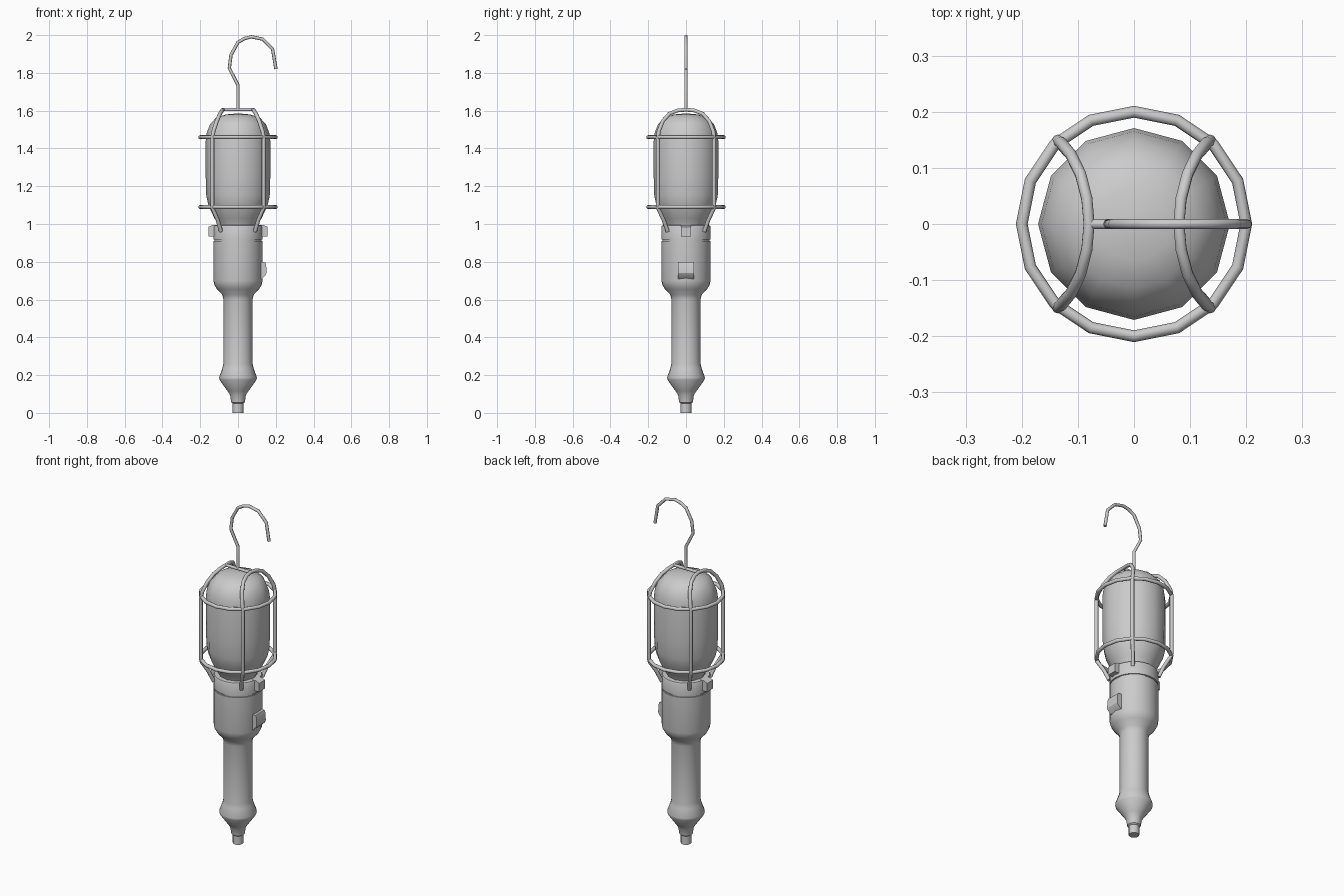
import bpy, bmesh
from math import sin, cos, tau, radians

if "Cube" in bpy.data.objects:
    bpy.data.objects.remove(bpy.data.objects["Cube"])


def finish(bm, name, angle=35):
    bmesh.ops.recalc_face_normals(bm, faces=bm.faces)
    me = bpy.data.meshes.new(name)
    bm.to_mesh(me)
    bm.free()
    ob = bpy.data.objects.new(name, me)
    bpy.context.collection.objects.link(ob)
    bpy.ops.object.select_all(action='DESELECT')
    ob.select_set(True)
    bpy.context.view_layer.objects.active = ob
    bpy.ops.object.shade_smooth_by_angle(angle=radians(angle))
    return ob


def lathe(name, profile, sides):
    bm = bmesh.new()
    rings = [[bm.verts.new((r * cos(tau * i / sides), r * sin(tau * i / sides), z))
              for i in range(sides)] for r, z in profile]
    for a, b in zip(rings, rings[1:]):
        for i in range(sides):
            j = (i + 1) % sides
            bm.faces.new((a[i], a[j], b[j], b[i]))
    bm.faces.new(rings[0])
    bm.faces.new(rings[-1])
    return finish(bm, name)


def wire(name, points, radius, cyclic=False):
    cu = bpy.data.curves.new(name, 'CURVE')
    cu.dimensions = '3D'
    cu.bevel_depth = radius
    cu.bevel_resolution = 2
    cu.use_fill_caps = True
    sp = cu.splines.new('POLY')
    sp.points.add(len(points) - 1)
    for p, co in zip(sp.points, points):
        p.co = (*co, 1)
    sp.use_cyclic_u = cyclic
    sp.use_smooth = True
    ob = bpy.data.objects.new(name, cu)
    bpy.context.collection.objects.link(ob)
    return ob


def slab(name, xz, half_y):
    # outline in the x-z plane, extruded along y
    bm = bmesh.new()
    f = bm.faces.new([bm.verts.new((x, -half_y, z)) for x, z in xz])
    ext = bmesh.ops.extrude_face_region(bm, geom=[f])
    bmesh.ops.translate(bm, vec=(0, 2 * half_y, 0),
                        verts=[v for v in ext['geom'] if isinstance(v, bmesh.types.BMVert)])
    return finish(bm, name, 30)


# Handle with cord strain relief, guard flange and socket housing
lathe("handle", [(.028, 0), (.028, .05), (.036, .056), (.042, .095), (.055, .115),
                 (.098, .175), (.1, .188), (.083, .235), (.077, .26), (.077, .6),
                 (.083, .625), (.112, .655), (.126, .68), (.13, .7), (.13, .91)], 24)

# Cage collar, with its narrow groove above the housing
lathe("collar", [(.124, .905), (.124, .917), (.13, .917), (.13, .985),
                 (.126, .993), (.1, .995)], 24)

# Glass globe
lathe("globe", [(.1, .97), (.105, 1.0), (.125, 1.03), (.157, 1.1), (.168, 1.15), (.171, 1.25),
                (.171, 1.44), (.165, 1.485), (.147, 1.53), (.115, 1.563),
                (.065, 1.58), (.01, 1.585)], 12)

# Clamp lugs on both sides of the collar
for side, s in (("left", -1), ("right", 1)):
    slab("clamp_lug_" + side, [(s * .11, .935), (s * .156, .935), (s * .156, .985),
                               (s * .135, .995), (s * .11, .995)], .027)

# Switch
slab("switch", [(.11, .8), (.143, .8), (.149, .785), (.151, .74), (.144, .727),
                (.126, .71), (.11, .71)], .042)

# Cage rings
for label, z in (("lower", 1.09), ("upper", 1.46)):
    wire("cage_ring_" + label, [(.2 * cos(tau * i / 16), .2 * sin(tau * i / 16), z)
                                for i in range(16)], .0105, True)

# Cage hoops, half path mirrored front to back
half = [(.09, .097, .96), (.107, .118, 1.02), (.133, .146, 1.08), (.136, .149, 1.1),
        (.136, .149, 1.45), (.13, .145, 1.49), (.112, .123, 1.545),
        (.095, .088, 1.584), (.084, .045, 1.601)]
for side, s in (("left", -1), ("right", 1)):
    path = [(s * x, -y, z) for x, y, z in half] + [(s * .08, 0, 1.605)]
    path += [(s * x, y, z) for x, y, z in reversed(half)]
    wire("cage_hoop_" + side, path, .0105)

# Top bar joining the hoops
wire("top_bar", [(-.08, 0, 1.606), (.08, 0, 1.606)], .009)

# Hanging hook
hook = [(0, 1.606), (0, 1.735), (-.046, 1.825), (-.037, 1.895), (0, 1.962), (.035, 1.982),
        (.072, 1.991), (.132, 1.978), (.183, 1.925), (.201, 1.82)]
wire("hook", [(x, 0, z) for x, z in hook], .009)
